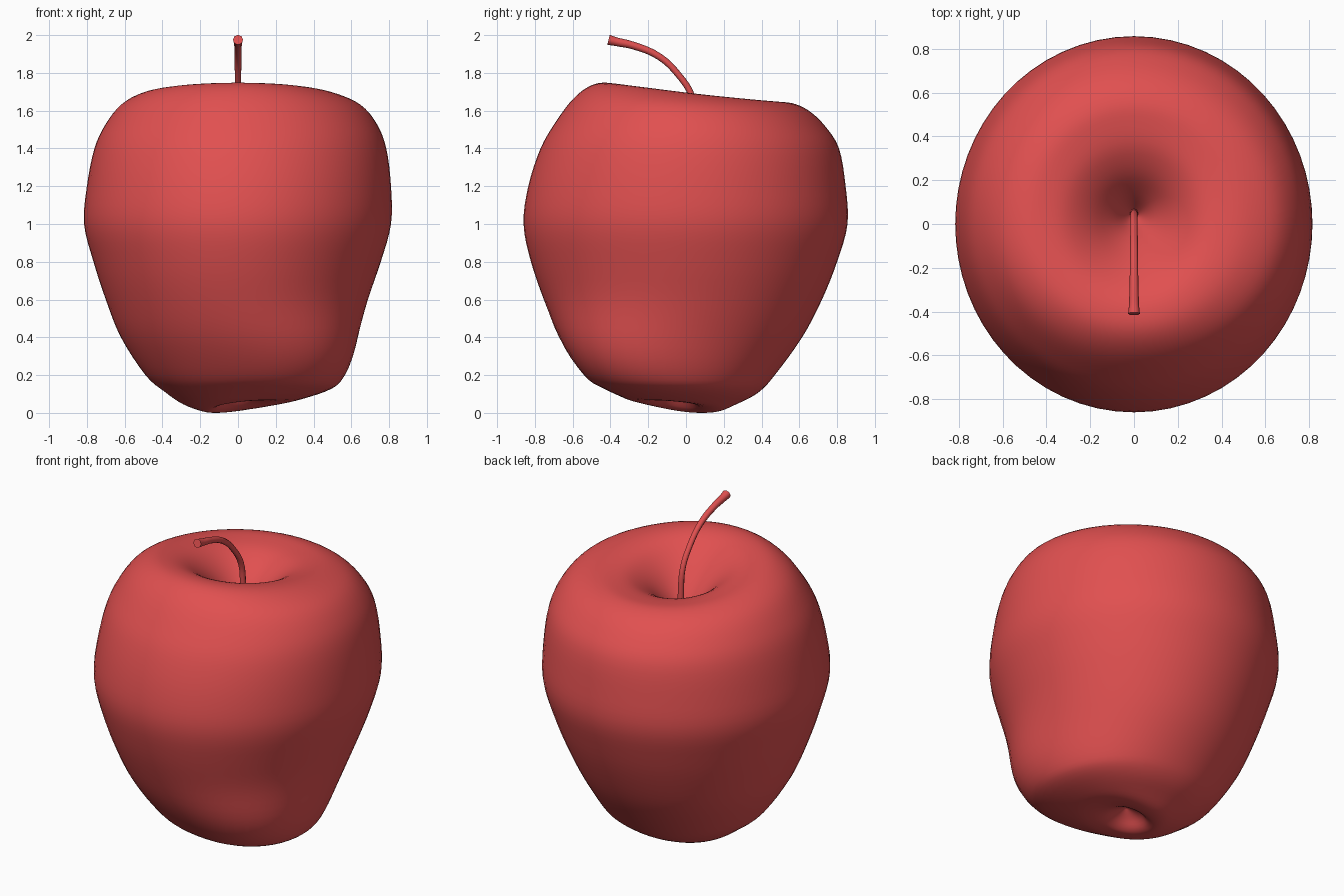
import bpy, bmesh, math

if "Cube" in bpy.data.objects:
    bpy.data.objects.remove(bpy.data.objects["Cube"])

red = bpy.data.materials.new("red_skin")
red.diffuse_color = (0.75, 0.08, 0.08, 1)
red.use_nodes = True
red.node_tree.nodes["Principled BSDF"].inputs["Base Color"].default_value = red.diffuse_color

# Profile rows from base hollow to stem hollow:
# height, reach to right / back / left / front, tilt
ROWS = [
    (0.13, 0, 0, 0, 0, 0),
    (0.09, .07, .07, .07, .07, .01),
    (0.045, .14, .12, .12, .14, .03),
    (0.034, .24, .20, .18, .20, .033),
    (0.06, .33, .28, .29, .30, .02),
    (0.12, .46, .39, .39, .40, .01),
    (0.20, .52, .47, .49, .49, 0),
    (0.40, .60, .615, .62, .64, 0),
    (0.60, .68, .72, .70, .745, 0),
    (0.80, .755, .80, .765, .82, 0),
    (1.00, .81, .855, .815, .86, 0),
    (1.20, .81, .845, .80, .835, 0),
    (1.40, .785, .81, .76, .77, 0),
    (1.53, .735, .735, .70, .69, .01),
    (1.63, .65, .65, .62, .60, .03),
    (1.685, .52, .56, .52, .51, .045),
    (1.695, .40, .47, .42, .42, .053),
    (1.67, .30, .35, .31, .32, .05),
    (1.59, .20, .22, .20, .21, .035),
    (1.47, .10, .11, .10, .10, .015),
    (1.36, .03, .03, .03, .03, 0),
    (1.33, 0, 0, 0, 0, 0),
]
SEGS, STEPS = 64, 4


def spline(a, b, c, d, t):
    return 0.5 * (2*b + (c - a)*t + (2*a - 5*b + 4*c - d)*t*t + (3*b - a - 3*c + d)*t**3)


def smooth_rows():
    n = len(ROWS)
    for i in range(n - 1):
        four = [ROWS[min(max(i + k, 0), n - 1)] for k in (-1, 0, 1, 2)]
        for s in range(STEPS):
            yield [spline(*v, s / STEPS) for v in zip(*four)]
    yield list(ROWS[-1])


def skin_point(row, ang):
    z, right, back, left, front, tilt = row
    c, s = math.cos(ang), math.sin(ang)
    r = (right if c > 0 else left) * c*c + (back if s > 0 else front) * s*s
    top = z > 0.9
    # low bulge on the front right
    if not top:
        off = math.atan2(math.sin(ang + math.pi/4), math.cos(ang + math.pi/4))
        bulge = 0.12 * math.exp(-0.5*(off/0.5)**2 - 0.5*((z - 0.25)/0.2)**2)
        r += bulge * min(1, max(0, (r - 0.15) / 0.3))
    # off-centre hollows and sloping rims
    z += tilt * (-s if top else math.cos(ang + math.pi/4))
    shift = (0.04 if top else -0.07) * max(0, 1 - r/0.35)
    return (r*c, r*s + shift, z)


# Apple body
bm = bmesh.new()
rings = [[bm.verts.new(skin_point(row, 2*math.pi*j/SEGS)) for j in range(SEGS)]
         for row in smooth_rows()]
for lo, hi in zip(rings, rings[1:]):
    for j in range(SEGS):
        k = (j + 1) % SEGS
        bm.faces.new((lo[j], lo[k], hi[k], hi[j]))
bmesh.ops.remove_doubles(bm, verts=bm.verts, dist=0.0005)
bmesh.ops.recalc_face_normals(bm, faces=bm.faces)
low = min(v.co.z for v in bm.verts)
for v in bm.verts:
    if v.co.z < 0.2:
        v.co.z -= low * (1 - v.co.z / 0.2)
for f in bm.faces:
    f.smooth = True
mesh = bpy.data.meshes.new("apple_body")
bm.to_mesh(mesh)
bm.free()
mesh.materials.append(red)
bpy.context.collection.objects.link(bpy.data.objects.new("apple_body", mesh))

# Stem: tapered curve leaning to the front, flared at the tip
PATH = [(0.045, 1.30, .022), (0.05, 1.55, .018), (0.03, 1.68, .017), (-0.04, 1.79, .017),
        (-0.14, 1.885, .018), (-0.28, 1.945, .020), (-0.37, 1.965, .023), (-0.41, 1.975, .027)]
curve = bpy.data.curves.new("stem_path", 'CURVE')
curve.dimensions = '3D'
curve.bevel_depth = 1.0
curve.bevel_resolution = 2
curve.resolution_u = 4
curve.use_fill_caps = True
sp = curve.splines.new('BEZIER')
sp.bezier_points.add(len(PATH) - 1)
for p, (y, z, rad) in zip(sp.bezier_points, PATH):
    p.co = (0, y, z)
    p.radius = rad
    p.handle_left_type = p.handle_right_type = 'AUTO'
stem = bpy.data.objects.new("stem", curve)
bpy.context.collection.objects.link(stem)
bpy.context.view_layer.objects.active = stem
stem.select_set(True)
bpy.ops.object.convert(target='MESH')
stem = bpy.context.view_layer.objects.active
stem.data.materials.clear()
stem.data.materials.append(red)
bpy.ops.object.shade_smooth_by_angle(angle=math.radians(50))
